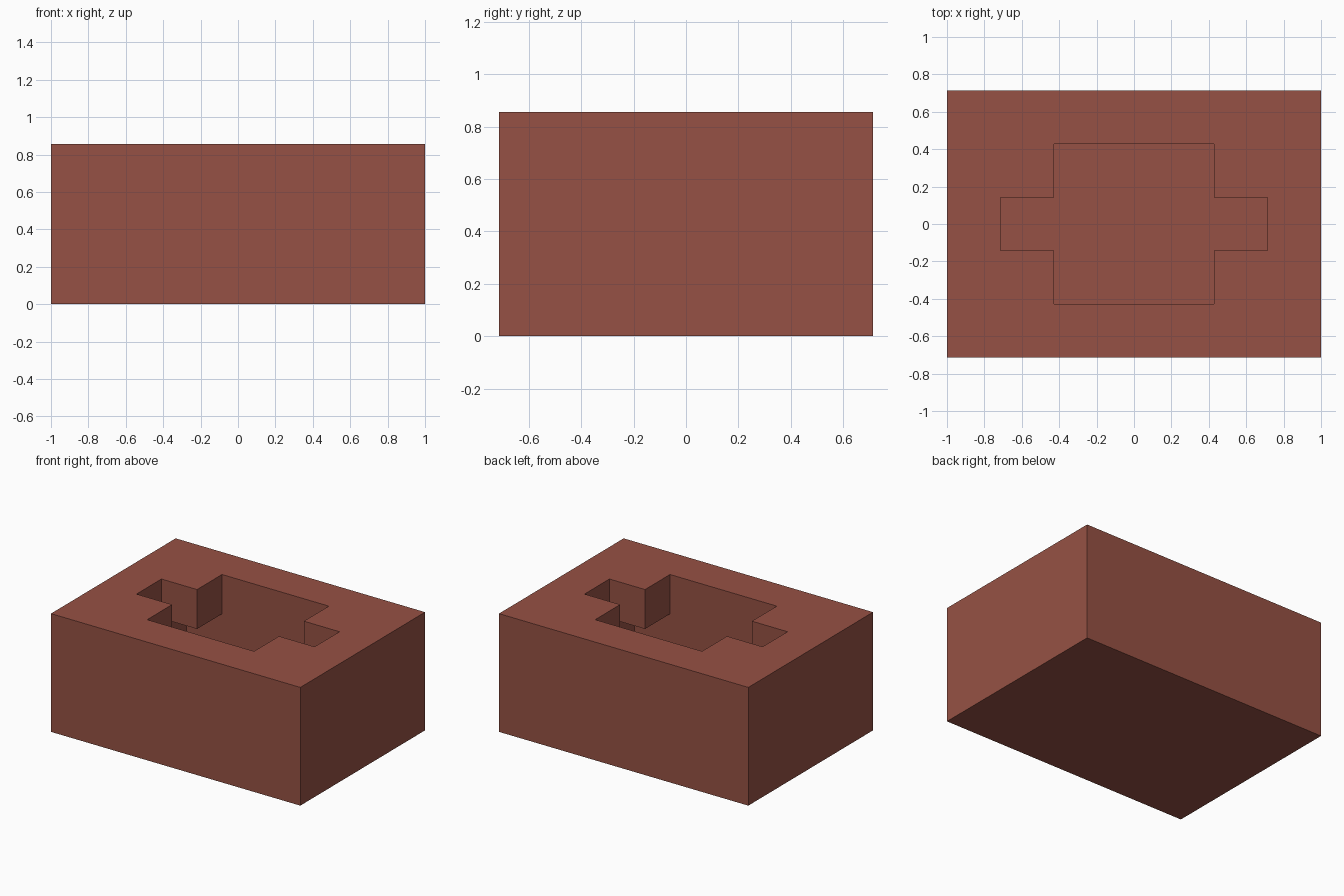
import bpy
import bmesh

default = bpy.data.objects.get("Cube")
if default:
    bpy.data.objects.remove(default, do_unlink=True)

U = 1 / 7  # the block is 14 x 10 x 6 of these modules

clay = bpy.data.materials.new("brick_red")
clay.use_nodes = True
COLOUR = (0.305, 0.083, 0.058, 1)
clay.diffuse_color = COLOUR
bsdf = clay.node_tree.nodes["Principled BSDF"]
bsdf.inputs["Base Color"].default_value = COLOUR


def prism(name, outline, z0, z1):
    """Extrude a plan outline (in modules) from z0 up to z1."""
    bm = bmesh.new()
    base = bm.faces.new([bm.verts.new((x * U, y * U, z0 * U)) for x, y in outline])
    top = bmesh.ops.extrude_face_region(bm, geom=[base])["geom"]
    verts = [v for v in top if isinstance(v, bmesh.types.BMVert)]
    bmesh.ops.translate(bm, verts=verts, vec=(0, 0, (z1 - z0) * U))
    bmesh.ops.recalc_face_normals(bm, faces=bm.faces)
    mesh = bpy.data.meshes.new(name)
    bm.to_mesh(mesh)
    bm.free()
    mesh.materials.append(clay)
    obj = bpy.data.objects.new(name, mesh)
    bpy.context.collection.objects.link(obj)
    return obj


def rect(x, y):
    return [(-x, -y), (x, -y), (x, y), (-x, y)]


# Solid outer block
block = prism("block", rect(7, 5), 0, 6)

# Cross-shaped opening through the top
cross = [(-3, -3), (3, -3), (3, -1), (5, -1), (5, 1), (3, 1),
         (3, 3), (-3, 3), (-3, 1), (-5, 1), (-5, -1), (-3, -1)]
opening = prism("opening_cutter", cross, 3, 7)

# Wider hidden chamber beneath the opening
chamber = prism("chamber_cutter", rect(5, 3), 2, 4)

# Hollow the block and discard the cutters
bpy.context.view_layer.objects.active = block
for cutter in (chamber, opening):
    cutter.hide_render = True
    cut = block.modifiers.new(cutter.name, "BOOLEAN")
    cut.operation = "DIFFERENCE"
    cut.solver = "EXACT"
    cut.object = cutter
    bpy.ops.object.modifier_apply(modifier=cut.name)
    bpy.data.objects.remove(cutter, do_unlink=True)
